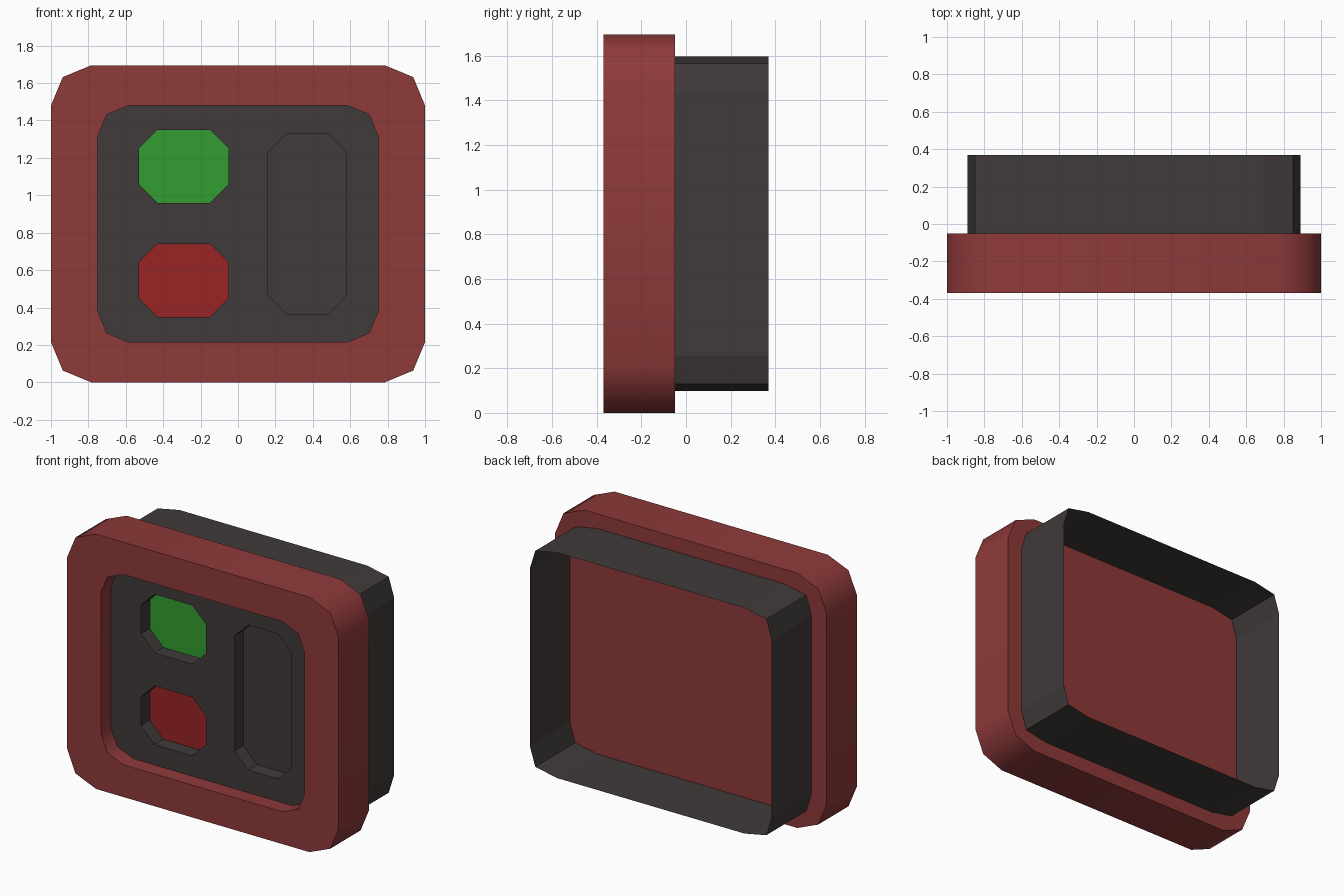
import bpy, bmesh, math

if "Cube" in bpy.data.objects:
    bpy.data.objects.remove(bpy.data.objects["Cube"])


def material(name, rgb):
    m = bpy.data.materials.new(name)
    m.diffuse_color = (*rgb, 1)
    m.use_nodes = True
    m.node_tree.nodes["Principled BSDF"].inputs["Base Color"].default_value = m.diffuse_color
    return m


FRAME = material("dull red", (0.275, 0.042, 0.042))
DARK = material("charcoal", (0.051, 0.043, 0.041))
GREEN = material("green", (0.032, 0.340, 0.032))
RED = material("bright red", (0.320, 0.018, 0.018))


def outline(x0, x1, z0, z1, corner):
    """Counter-clockwise outline; corner = insets from the top right corner."""
    cx, cz, hx, hz = (x0 + x1) / 2, (z0 + z1) / 2, (x1 - x0) / 2, (z1 - z0) / 2
    pts = []
    for sx, sz in ((1, 1), (-1, 1), (-1, -1), (1, -1)):
        for a, b in (corner if sx * sz > 0 else corner[::-1]):
            pts.append((cx + sx * (hx - a), cz + sz * (hz - b)))
    return pts


def round_corner(r):
    m = r * (1 - math.sqrt(0.5))
    return [(0, r), (m, m), (r, 0)]


def chamfer(c):
    return [(0, c), (c, 0)]


def loop(bm, pts, y):
    return [bm.verts.new((x, y, z)) for x, z in pts]


def bridge(bm, a, b):
    """Quads between two loops, facing front or inwards from a to b."""
    n = len(a)
    for i in range(n):
        j = (i + 1) % n
        bm.faces.new((a[i], a[j], b[j], b[i]))


def finish(bm, name, mat, smooth=False):
    me = bpy.data.meshes.new(name)
    bm.to_mesh(me)
    bm.free()
    me.materials.append(mat)
    if smooth:
        me.polygons.foreach_set("use_smooth", [True] * len(me.polygons))
        me.set_sharp_from_angle(angle=math.radians(50))
    ob = bpy.data.objects.new(name, me)
    bpy.context.collection.objects.link(ob)
    return ob


Y_FRONT, Y_PANEL, Y_POCKET, Y_FRAME_BACK, Y_BACK = -0.37, -0.265, -0.17, -0.05, 0.37
outer = outline(-1, 1, 0, 1.695, round_corner(0.215))
opening = outline(-0.75, 0.75, 0.215, 1.48, round_corner(0.165))

# Frame: back plate, outer side, front ring and recess wall
bm = bmesh.new()
back = loop(bm, outer, Y_FRAME_BACK)
front = loop(bm, outer, Y_FRONT)
rim = loop(bm, opening, Y_FRONT)
recess = loop(bm, opening, Y_PANEL)
bm.faces.new(back[::-1])
bridge(bm, back, front)
bridge(bm, front, rim)
bridge(bm, rim, recess)
finish(bm, "frame", FRAME, smooth=True)

# Panel with three pockets cut into it
pockets = {
    "green_button": (outline(-0.53, -0.05, 0.96, 1.35, chamfer(0.1)), GREEN),
    "red_button": (outline(-0.53, -0.05, 0.35, 0.74, chamfer(0.1)), RED),
    "slot_floor": (outline(0.16, 0.58, 0.365, 1.33, chamfer(0.1)), DARK),
}
bm = bmesh.new()
edge_loops = [loop(bm, opening, Y_PANEL)]
edge_loops += [loop(bm, pts, Y_PANEL) for pts, _ in pockets.values()]
edges = [bm.edges.new((l[i - 1], l[i])) for l in edge_loops for i in range(len(l))]
bmesh.ops.triangle_fill(bm, use_beauty=True, edges=edges, normal=(0, -1, 0))
for f in bm.faces:
    f.normal_update()
    if f.normal.y > 0:
        f.normal_flip()
for l, (pts, _) in zip(edge_loops[1:], pockets.values()):
    bridge(bm, l, loop(bm, pts, Y_POCKET))
finish(bm, "panel", DARK)

# Pocket floors: two buttons and the slot
for name, (pts, mat) in pockets.items():
    bm = bmesh.new()
    bm.faces.new(loop(bm, pts, Y_POCKET))
    finish(bm, name, mat)

# Open thin-walled box at the back
bm = bmesh.new()
box = outline(-0.89, 0.89, 0.098, 1.598, [(0, 0.16), (0.04, 0.032), (0.2, 0)])
bridge(bm, loop(bm, box, Y_BACK), loop(bm, box, Y_FRAME_BACK))
finish(bm, "back_box", DARK)
